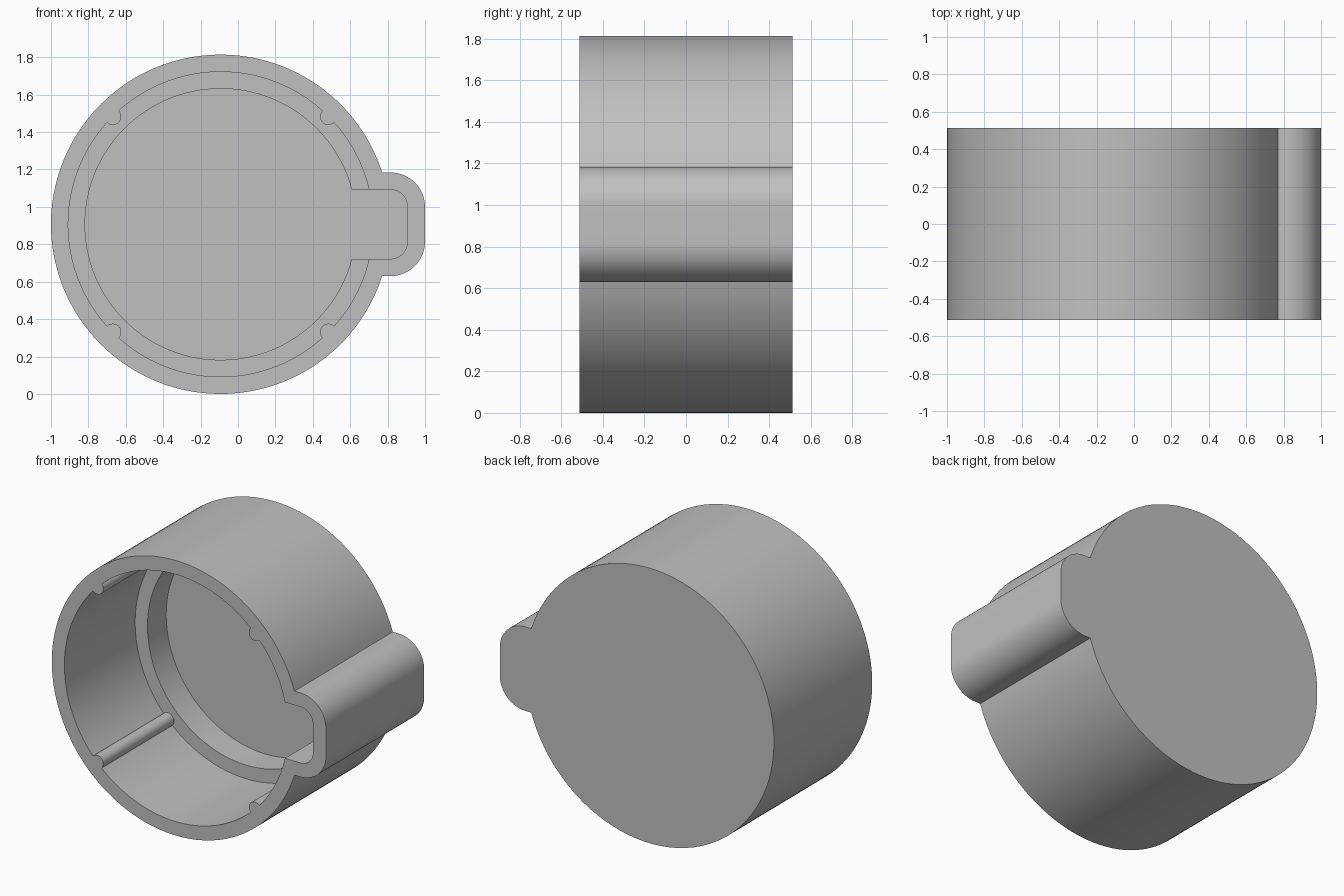
import bpy, bmesh, math
from mathutils import Matrix, Vector

if "Cube" in bpy.data.objects:
    bpy.data.objects.remove(bpy.data.objects["Cube"])

CX, CZ = -0.093, 0.907          # axis of the round cup
FRONT, BACK = -0.512, 0.512
LEDGE, FLOOR = 0.225, 0.42      # depths of the step and the inner floor
SEGMENTS = 128

grey = bpy.data.materials.new("plain grey")
grey.use_nodes = True
colour = (0.53, 0.53, 0.53, 1)
grey.diffuse_color = colour
grey.node_tree.nodes["Principled BSDF"].inputs["Base Color"].default_value = colour


def outline(radius, half, right, corner):
    """Circle joined to a rounded box on its +x side, as (x, z) points."""
    start = math.asin(half / radius)
    pts = []
    for i in range(SEGMENTS + 1):
        a = start + (2 * math.pi - 2 * start) * i / SEGMENTS
        pts.append((CX + radius * math.cos(a), CZ + radius * math.sin(a)))
    for sign in (-1, 1):
        for i in range(17):
            a = math.pi / 2 * i / 16
            if sign < 0:
                a = math.pi / 2 - a
            pts.append((right - corner + corner * math.cos(a),
                        CZ + sign * (half - corner + corner * math.sin(a))))
    return pts


def prism(name, pts, y0, y1):
    """Extrude an (x, z) outline along y."""
    bm = bmesh.new()
    face = bm.faces.new([bm.verts.new((x, y0, z)) for x, z in pts])
    ext = bmesh.ops.extrude_face_region(bm, geom=[face])
    verts = [v for v in ext["geom"] if isinstance(v, bmesh.types.BMVert)]
    bmesh.ops.translate(bm, verts=verts, vec=Vector((0, y1 - y0, 0)))
    bmesh.ops.recalc_face_normals(bm, faces=bm.faces)
    mesh = bpy.data.meshes.new(name)
    bm.to_mesh(mesh)
    bm.free()
    obj = bpy.data.objects.new(name, mesh)
    bpy.context.collection.objects.link(obj)
    mesh.materials.append(grey)
    return obj


def cut(target, cutter):
    """Subtract the cutter, then discard it."""
    mod = target.modifiers.new("cut", "BOOLEAN")
    mod.operation, mod.solver, mod.object = "DIFFERENCE", "EXACT", cutter
    bpy.ops.object.select_all(action="DESELECT")
    bpy.context.view_layer.objects.active = target
    target.select_set(True)
    bpy.ops.object.modifier_apply(modifier=mod.name)
    bpy.data.objects.remove(cutter)


# Solid body with its side housing
cup = prism("cup_with_side_housing", outline(0.907, 0.277, 1.0, 0.185), FRONT, BACK)

# Wide pocket, leaving four round ribs standing on its wall
pocket = prism("pocket_cutter", outline(0.815, 0.185, 0.905, 0.09), FRONT - 0.1, LEDGE)
for k in range(4):
    a = math.pi / 4 + k * math.pi / 2
    rx, rz = CX + 0.815 * math.cos(a), CZ + 0.815 * math.sin(a)
    circle = [(rx + 0.045 * math.cos(t * math.pi / 16),
               rz + 0.045 * math.sin(t * math.pi / 16)) for t in range(32)]
    cut(pocket, prism("rib_cutter", circle, FRONT - 0.2, LEDGE + 0.1))
cut(cup, pocket)

# Narrower recess behind the ledge, sharing the side channel
cut(cup, prism("recess_cutter", outline(0.725, 0.185, 0.905, 0.09), LEDGE - 0.1, FLOOR))

bpy.ops.object.select_all(action="DESELECT")
bpy.context.view_layer.objects.active = cup
cup.select_set(True)
bpy.ops.object.shade_smooth_by_angle(angle=math.radians(30))
